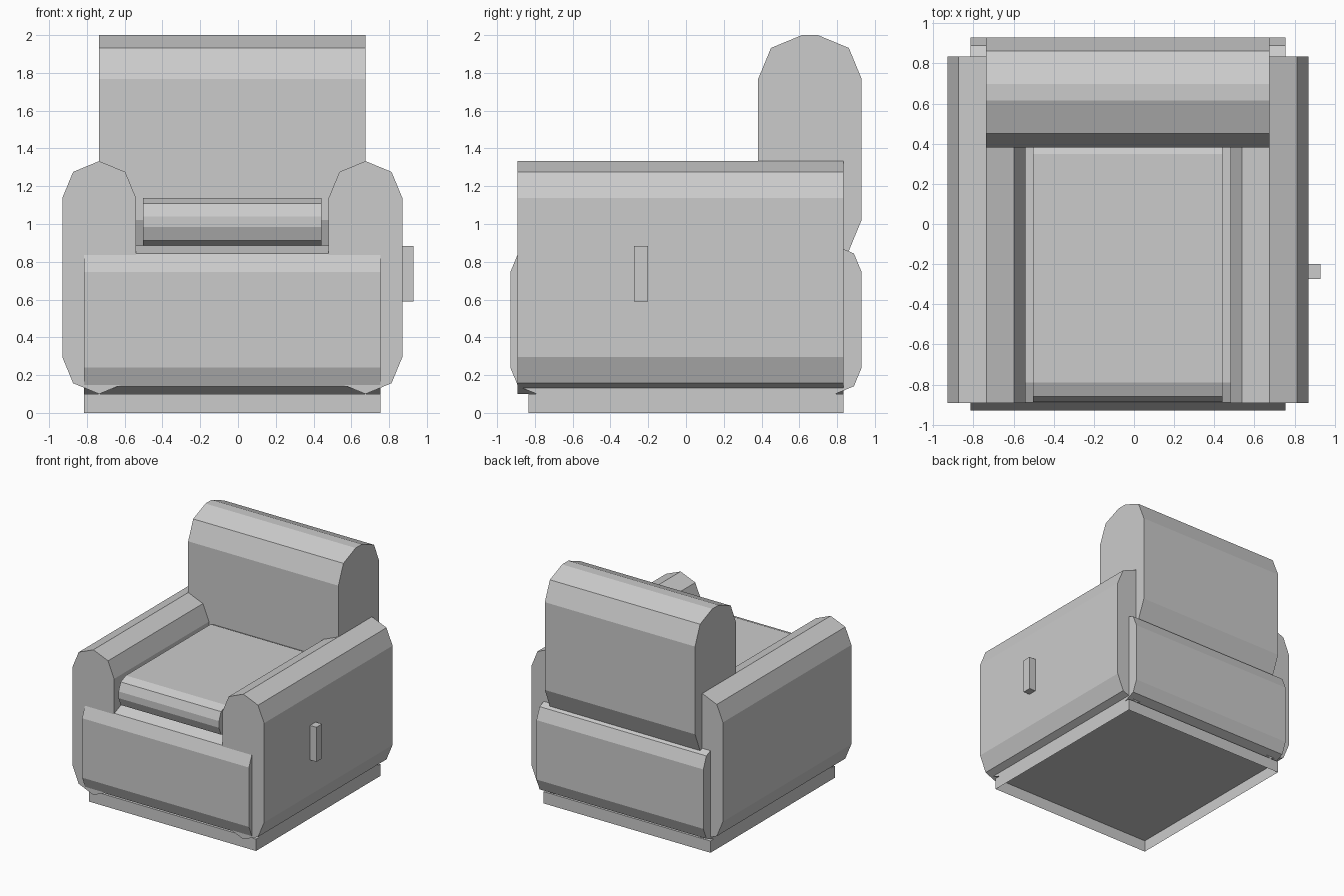
import bpy, bmesh, math

if "Cube" in bpy.data.objects:
    bpy.data.objects.remove(bpy.data.objects["Cube"])

grey = bpy.data.materials.new("grey_upholstery")
grey.diffuse_color = (0.6, 0.6, 0.6, 1)
grey.use_nodes = True
grey.node_tree.nodes["Principled BSDF"].inputs["Base Color"].default_value = grey.diffuse_color


def rounded_profile(u0, u1, v0, v1, r, seg=2):
    """Rectangle with corners rounded in a few flat steps."""
    pts = []
    corners = [(u1 - r, v1 - r, 0), (u0 + r, v1 - r, 90),
               (u0 + r, v0 + r, 180), (u1 - r, v0 + r, 270)]
    for cu, cv, start in corners:
        for i in range(seg + 1):
            a = math.radians(start + 90 * i / seg)
            pts.append((cu + r * math.cos(a), cv + r * math.sin(a)))
    return pts


def prism(name, axis, pts, a, b, open_bottom=False):
    """Extrude a (horizontal, z) profile along x or y from a to b."""
    bm = bmesh.new()
    place = (lambda u, v, w: (w, u, v)) if axis == "x" else (lambda u, v, w: (u, w, v))
    rings = [[bm.verts.new(place(u, v, w)) for u, v in pts] for w in (a, b)]
    n = len(pts)
    bm.faces.new(rings[0])
    bm.faces.new(rings[1])
    for i in range(n):
        j = (i + 1) % n
        bm.faces.new((rings[0][i], rings[0][j], rings[1][j], rings[1][i]))
    bmesh.ops.remove_doubles(bm, verts=bm.verts, dist=0.002)
    bmesh.ops.recalc_face_normals(bm, faces=bm.faces)
    if open_bottom:
        low = [f for f in bm.faces if f.normal.z < -0.9]
        bmesh.ops.delete(bm, geom=low, context="FACES_ONLY")
    mesh = bpy.data.meshes.new(name)
    bm.to_mesh(mesh)
    bm.free()
    mesh.materials.append(grey)
    obj = bpy.data.objects.new(name, mesh)
    bpy.context.collection.objects.link(obj)
    return obj


def box(name, x0, x1, y0, y1, z0, z1, open_bottom=False):
    return prism(name, "x", [(y0, z0), (y1, z0), (y1, z1), (y0, z1)], x0, x1, open_bottom)


CX = -0.030  # chair centre; the side handle shifts it off the origin

# hollow plinth, open underneath, and rounded main body
box("base", CX - 0.784, CX + 0.784, -0.835, 0.833, 0, 0.1, open_bottom=True)
prism("body", "x", rounded_profile(-0.93, 0.93, 0.1, 0.885, 0.14), CX - 0.784, CX + 0.784)

# armrests, mirrored about the chair centre
for side, name in ((-1, "left_armrest"), (1, "right_armrest")):
    c = CX + side * 0.705
    prism(name, "y", rounded_profile(c - 0.195, c + 0.195, 0.1, 1.333, 0.195), -0.892, 0.833)

# seat cushion and backrest
prism("seat_cushion", "x", rounded_profile(-0.887, 0.447, 0.885, 1.138, 0.098), CX - 0.472, CX + 0.472)
prism("backrest", "x", rounded_profile(0.382, 0.93, 0.79, 2.0, 0.232), CX - 0.706, CX + 0.706)

# recliner handle
box("side_handle", 0.86, 0.93, -0.275, -0.2, 0.59, 0.884)
